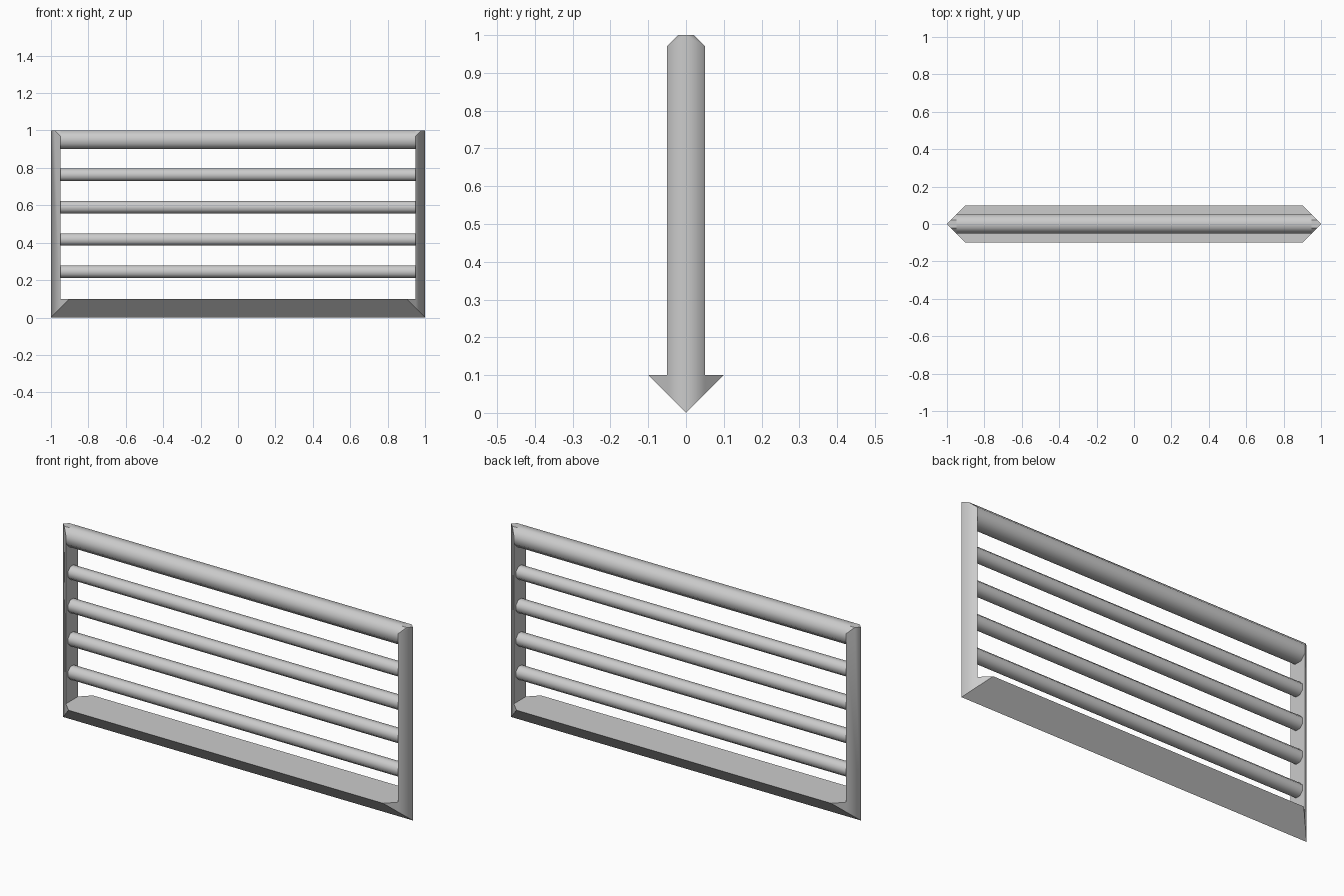
import bpy, bmesh, math
from mathutils import Vector, Matrix

if "Cube" in bpy.data.objects:
    bpy.data.objects.remove(bpy.data.objects["Cube"])

WEDGE = [((1, s, 0), 1.0) for s in (1, -1)] + [((-1, s, 0), 1.0) for s in (1, -1)]
KEEL = [((0, s, -1), 0.0) for s in (1, -1)]
R = 0.05
CROWN = [((0, s, 1), 1 - R + R * math.sqrt(2)) for s in (1, -1)]


def finish(name, bm):
    bmesh.ops.recalc_face_normals(bm, faces=bm.faces[:])
    me = bpy.data.meshes.new(name)
    bm.to_mesh(me)
    bm.free()
    ob = bpy.data.objects.new(name, me)
    bpy.context.collection.objects.link(ob)
    return ob


def clipped_box(lo, hi, planes):
    """Box trimmed to the inside of each plane (normal . p <= d)."""
    lo, hi = Vector(lo), Vector(hi)
    bm = bmesh.new()
    bmesh.ops.create_cube(bm, size=1, matrix=Matrix.Translation((lo + hi) / 2)
                          @ Matrix.Diagonal((*(hi - lo), 1)))
    for n, d in planes:
        n = Vector(n)
        bmesh.ops.bisect_plane(bm, geom=bm.verts[:] + bm.edges[:] + bm.faces[:],
                               dist=1e-5, plane_co=n * d / n.length_squared,
                               plane_no=n, clear_outer=True)
        rim = [e for e in bm.edges if e.is_boundary]
        if rim:
            bmesh.ops.holes_fill(bm, edges=rim, sides=0)
    bmesh.ops.remove_doubles(bm, verts=bm.verts[:], dist=1e-5)
    return bm


def octagon_bar(name, z, apothem, half):
    """Smooth eight-sided bar along x, open where it meets the posts."""
    bm = bmesh.new()
    r = apothem / math.cos(math.pi / 8)
    rings = []
    for x in (-half, half):
        rings.append([bm.verts.new((x, r * math.cos(a), z + r * math.sin(a)))
                      for a in [math.pi / 8 + i * math.pi / 4 for i in range(8)]])
    for i in range(8):
        j = (i + 1) % 8
        f = bm.faces.new((rings[0][i], rings[0][j], rings[1][j], rings[1][i]))
        f.smooth = True
    return finish(name, bm)


# Bottom rail: V-shaped keel with pointed ends
finish("bottom_rail", clipped_box((-0.95, -0.1, 0), (0.95, 0.1, 0.1), KEEL + WEDGE))

# Side posts: wedge section, only the outer ridge is softened
bm = clipped_box((0.95, -R, 0), (1, R, 1), WEDGE[:2] + KEEL + CROWN)
for f in bm.faces:
    f.smooth = True
for e in bm.edges:
    e.smooth = all(v.co.x > 0.999 for v in e.verts)
posts = finish("side_posts", bm)
posts.modifiers.new("mirror", 'MIRROR').use_mirror_merge = False

# Top rail and slats
octagon_bar("top_rail", 1 - R, R, 0.95)
for i in range(4):
    octagon_bar(f"slat_{i + 1}", 0.245 + 0.1725 * i, 0.033, 0.95)
